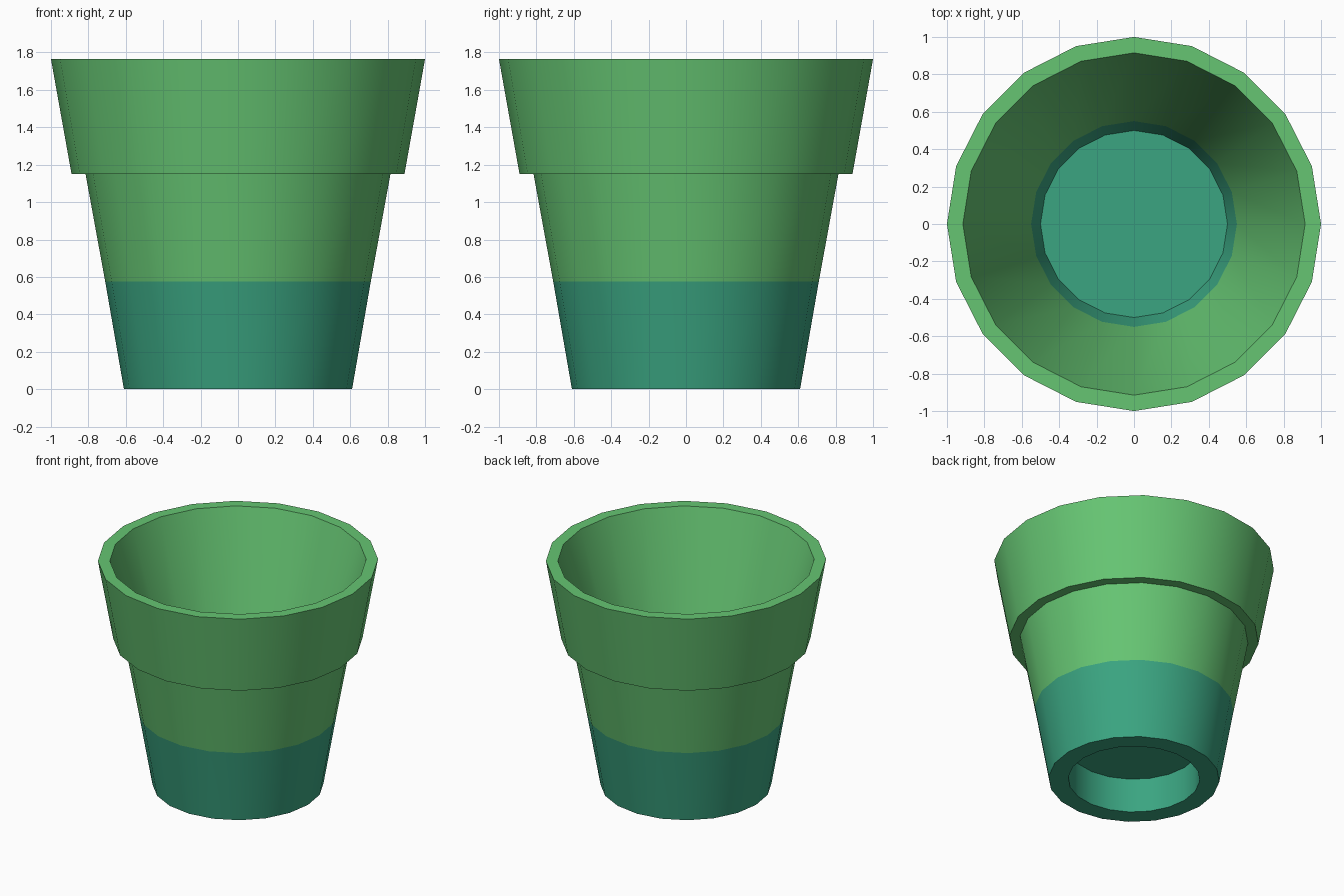
import bpy, bmesh, math

if "Cube" in bpy.data.objects:
    bpy.data.objects.remove(bpy.data.objects["Cube"])

SIDES = 20
BAND_TOP = 0.575


def material(name, color):
    m = bpy.data.materials.new(name)
    m.diffuse_color = (*color, 1)
    m.use_nodes = True
    m.node_tree.nodes["Principled BSDF"].inputs["Base Color"].default_value = m.diffuse_color
    return m


green = material("leaf_green", (0.133, 0.560, 0.171))
teal = material("deep_teal", (0.043, 0.375, 0.220))

# Pot profile (radius, height): underside recess, outer wall, rim, inner wall, floor
profile = [
    (0.47, 0.27), (0.47, 0.0), (0.61, 0.0), (0.71, BAND_TOP), (0.815, 1.15),
    (0.89, 1.15), (1.0, 1.765), (0.915, 1.765), (0.55, BAND_TOP), (0.50, 0.41),
]

bm = bmesh.new()
rings = []
for r, z in profile:
    rings.append([bm.verts.new((r * math.cos(2 * math.pi * i / SIDES),
                                r * math.sin(2 * math.pi * i / SIDES), z))
                  for i in range(SIDES)])
for a, b in zip(rings, rings[1:]):
    for i in range(SIDES):
        j = (i + 1) % SIDES
        bm.faces.new((a[i], a[j], b[j], b[i]))

# Recess ceiling and inner floor
bm.faces.new(rings[0][::-1])
bm.faces.new(rings[-1])
bmesh.ops.recalc_face_normals(bm, faces=bm.faces[:])

# Teal dipped base below the band line, green above
for f in bm.faces:
    f.material_index = 1 if f.calc_center_median().z < BAND_TOP else 0

mesh = bpy.data.meshes.new("flower_pot")
bm.to_mesh(mesh)
bm.free()
mesh.materials.append(green)
mesh.materials.append(teal)
pot = bpy.data.objects.new("flower_pot", mesh)
bpy.context.collection.objects.link(pot)

# Smooth round walls, crisp rims
bpy.context.view_layer.objects.active = pot
pot.select_set(True)
bpy.ops.object.shade_smooth_by_angle(angle=math.radians(30))
